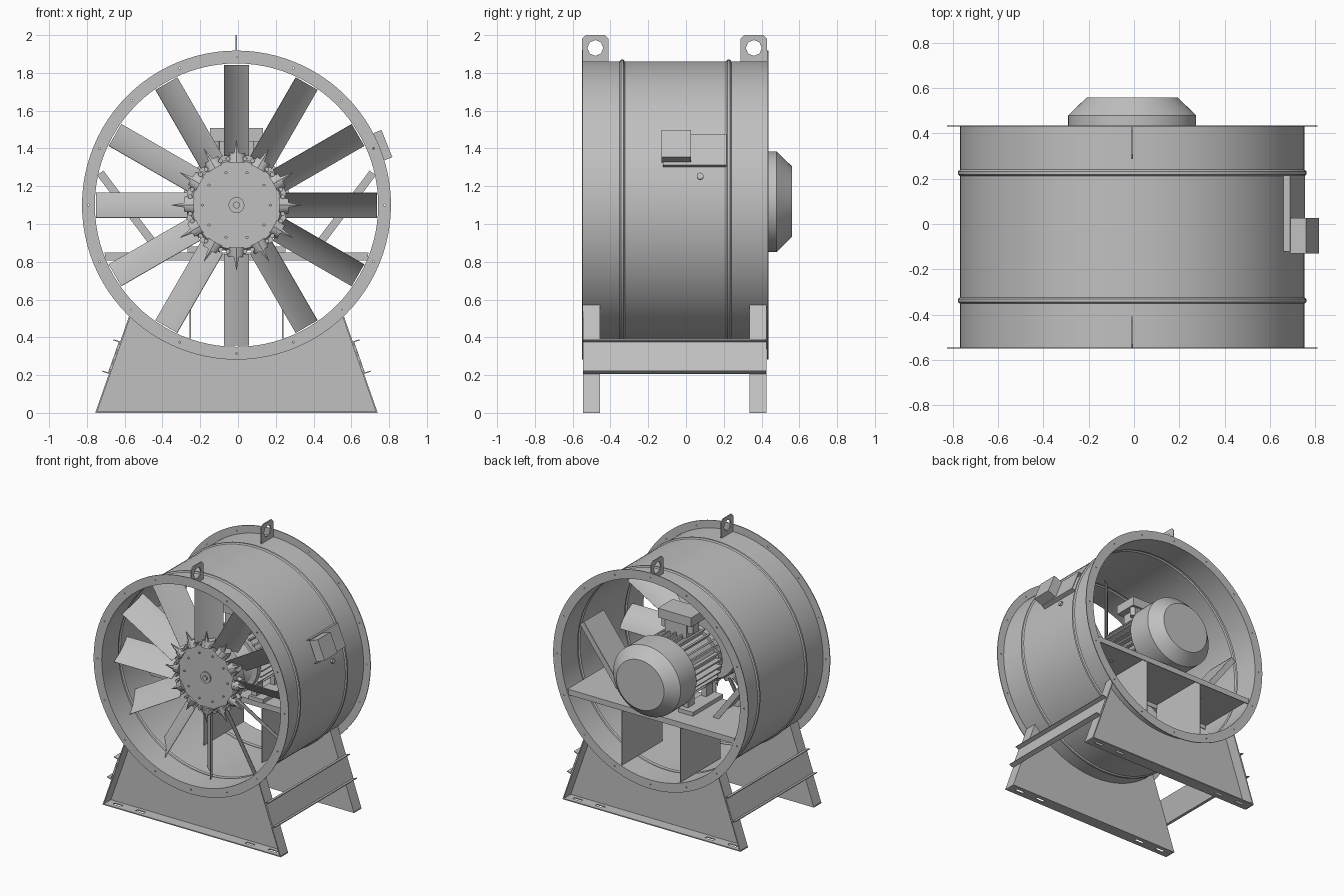
import bpy, bmesh, math
from math import sin, cos, pi, radians
from mathutils import Matrix, Vector

cube = bpy.data.objects.get("Cube")
if cube:
    bpy.data.objects.remove(cube)

T = Matrix.Translation
CX, CZ = -0.008, 1.10           # fan axis
AXIS = T((CX, 0, CZ))
made = []

grey = bpy.data.materials.new("painted grey steel")
grey.use_nodes = True
COLOUR = (0.53, 0.53, 0.53, 1)
grey.diffuse_color = COLOUR
grey.node_tree.nodes["Principled BSDF"].inputs["Base Color"].default_value = COLOUR


def rot(deg, axis):
    return Matrix.Rotation(radians(deg), 4, axis)


def add(name, mesh, matrix=Matrix()):
    ob = bpy.data.objects.new(name, mesh)
    ob.matrix_world = matrix
    if not mesh.materials:
        mesh.materials.append(grey)
    bpy.context.collection.objects.link(ob)
    made.append(ob)
    return ob


def from_bm(name, bm, matrix=Matrix()):
    bmesh.ops.recalc_face_normals(bm, faces=bm.faces)
    mesh = bpy.data.meshes.new(name)
    bm.to_mesh(mesh)
    bm.free()
    return add(name, mesh, matrix)


def boxes(name, parts, matrix=Matrix()):
    """Several boxes, each (size, placement), in one mesh."""
    bm = bmesh.new()
    for size, place in parts:
        if not isinstance(place, Matrix):
            place = T(place)
        bmesh.ops.create_cube(bm, size=1, matrix=place @ Matrix.Diagonal((*size, 1)))
    return from_bm(name, bm, matrix)


def cones(name, parts, matrix=Matrix(), seg=24):
    """Several cones along local z, each (r1, r2, depth, placement)."""
    bm = bmesh.new()
    for r1, r2, depth, place in parts:
        bmesh.ops.create_cone(bm, cap_ends=True, segments=seg, radius1=r1,
                              radius2=r2, depth=depth, matrix=place)
    return from_bm(name, bm, matrix)


def lathe(name, profile, matrix=AXIS, steps=96):
    """Spin a closed (radius, y) profile round the y axis."""
    bm = bmesh.new()
    vs = [bm.verts.new((r, y, 0)) for r, y in profile]
    es = [bm.edges.new((a, b)) for a, b in zip(vs, vs[1:] + vs[:1])]
    bmesh.ops.spin(bm, geom=vs + es, cent=(0, 0, 0), axis=(0, 1, 0),
                   angle=2 * pi, steps=steps, use_merge=True)
    bmesh.ops.remove_doubles(bm, verts=bm.verts, dist=1e-5)
    return from_bm(name, bm, matrix)


def sheet(name, outlines, thick, matrix):
    """Flat sheet; the first outline is the edge, the rest are holes."""
    cu = bpy.data.curves.new(name, 'CURVE')
    cu.dimensions, cu.fill_mode, cu.extrude = '2D', 'BOTH', thick / 2
    for pts in outlines:
        sp = cu.splines.new('POLY')
        sp.points.add(len(pts) - 1)
        for p, (x, y) in zip(sp.points, pts):
            p.co = (x, y, 0, 1)
        sp.use_cyclic_u = True
    tmp = bpy.data.objects.new(name + "_outline", cu)
    bpy.context.collection.objects.link(tmp)
    dg = bpy.context.evaluated_depsgraph_get()
    mesh = bpy.data.meshes.new_from_object(tmp.evaluated_get(dg))
    bpy.data.objects.remove(tmp)
    mesh.materials.clear()
    return add(name, mesh, matrix)


def ring(r, n, x=0, y=0):
    return [(x + r * cos(2 * pi * i / n), y + r * sin(2 * pi * i / n)) for i in range(n)]


# Duct shell with two rolled beads
R_IN, R_OUT, FRONT, BACK = 0.75, 0.761, -0.551, 0.436


def wall(r):
    pts = [(r, FRONT)]
    for y in (-0.338, 0.226):
        pts += [(r, y - 0.014), (r + 0.009, y - 0.007), (r + 0.009, y + 0.007), (r, y + 0.014)]
    return pts + [(r, BACK)]


lathe("duct_shell", wall(R_OUT) + wall(R_IN)[::-1])

# Drilled end flanges
holes = [ring(0.005, 8, *p) for p in ring(0.785, 16)]
for name, y in (("front_flange", FRONT + 0.003), ("back_flange", BACK - 0.003)):
    sheet(name, [ring(0.818, 96), ring(R_IN, 96)] + holes, 0.006,
          T((CX, y, CZ)) @ rot(90, 'X'))

# Lifting lugs
w, b, t, c = 0.071, 1.855, 2.0, 0.02
lug = [(-w, b), (w, b), (w, t - c), (w - c, t), (c - w, t), (-w, t - c)]
YZ = Matrix(((0, 0, 1), (1, 0, 0), (0, 1, 0))).to_4x4()
for name, y in (("front_lug", -0.48), ("back_lug", 0.359)):
    sheet(name, [lug, ring(0.042, 8, 0, 1.932)], 0.008, T((CX, y, 0)) @ YZ)

# Feet: inset saddle plate, slotted base strip and sloping side returns
HALF, SLOPE, TOP = 0.7475, 0.35, 0.57
tilt = math.degrees(math.atan(SLOPE))
length = math.hypot(TOP, TOP * SLOPE)
arc = [(R_OUT * cos(radians(d)), CZ + R_OUT * sin(radians(d))) for d in range(-44, -137, -4)]
saddle = [(-HALF, 0), (HALF, 0)] + arc


def slot(x):
    return [(x + u * 0.035, v * 0.012) for u, v in ((-1, -1), (1, -1), (1, 1), (-1, 1))]


for name, y, inward in (("front_foot", -0.545, 1), ("back_foot", 0.426, -1)):
    sheet(name + "_saddle", [saddle], 0.006, T((CX, y + inward * 0.088, 0)) @ rot(90, 'X'))
    ym = y + inward * 0.046
    strip = [(-HALF, -0.045), (HALF, -0.045), (HALF, 0.045), (-HALF, 0.045)]
    sheet(name + "_base", [strip] + [slot(x) for x in (-0.65, -0.46, 0.46, 0.65)],
          0.008, T((CX, ym, 0.004)))
    boxes(name + "_sides", [((0.008, 0.09, length),
          T((CX + s * (HALF - SLOPE * TOP / 2 - 0.004), ym, TOP / 2)) @ rot(-s * tilt, 'Y'))
          for s in (-1, 1)])

# Side rails joining the feet
for name, s in (("left_rail", 1), ("right_rail", -1)):
    z = 0.293
    place = T((CX + s * (HALF - SLOPE * z + 0.004), -0.06, z)) @ rot(-s * tilt, 'Y')
    boxes(name, [((0.006, 0.968, 0.18), (0, 0, 0)),
                 ((0.034, 0.968, 0.006), (s * 0.017, 0, 0.088)),
                 ((0.034, 0.968, 0.006), (s * 0.017, 0, -0.088))], place)

# Hub with centre boss and face bolts
lathe("hub", [(0, -0.37), (0.235, -0.37), (0.245, -0.355), (0.245, -0.26),
              (0.235, -0.25), (0, -0.25)], steps=48)
lathe("hub_boss", [(0, -0.39), (0.018, -0.39), (0.018, -0.38), (0.042, -0.38),
                   (0.042, -0.365), (0, -0.365)], steps=24)
FACE = AXIS @ T((0, -0.372, 0)) @ rot(90, 'X')
cones("hub_bolts", [(0.008, 0.008, 0.012, T((x, y, 0))) for x, y in ring(0.18, 10)], FACE, 6)

# Twelve pitched blades with root clamps and pointed fairings
bm = bmesh.new()
loops = []
for r in (0.26, 0.743):
    top, low = [], []
    for i in range(9):
        u = i / 4 - 1
        camber, half = 0.016 * (1 - u * u), 0.007 * (1 - 0.8 * u * u)
        top.append(Vector((0.103 * u, camber + half, r)))
        low.append(Vector((0.103 * u, camber - half, r)))
    loops.append([bm.verts.new(rot(50, 'Z') @ v) for v in top + low[::-1]])
for a in range(len(loops[0])):
    n = (a + 1) % len(loops[0])
    bm.faces.new((loops[0][a], loops[0][n], loops[1][n], loops[1][a]))
for lp in loops:
    bm.faces.new(lp)
MID = AXIS @ T((0, -0.335, 0))
blade = from_bm("blade_1", bm, MID)
for k in range(1, 12):
    add(f"blade_{k + 1}", blade.data, MID @ rot(30 * k, 'Y'))
spokes = [rot(30 * k, 'Y') for k in range(12)]
cones("blade_clamps", [(0.055, 0.045, 0.05, m @ T((0, 0, 0.25))) for m in spokes], MID, 12)
cones("blade_fairings", [(0.026, 0.001, 0.12, m @ T((0, -0.03, 0.285))) for m in spokes], MID, 6)
cones("clamp_bolts", [(0.012, 0.012, 0.03, m @ T((s * 0.045, -0.04, 0.245)) @ rot(90, 'X'))
                      for m in spokes for s in (-1, 1)], MID, 8)

# Motor: shaft, finned body, end cover, terminal box and feet
MOTOR = T((CX, 0, 1.118)) @ Matrix.Diagonal((1, 1, 0.94, 1))
lathe("motor_shaft", [(0, -0.25), (0.045, -0.25), (0.045, -0.08), (0, -0.08)], steps=24)
lathe("motor_body", [(0, -0.14), (0.12, -0.14), (0.2, -0.09), (0.235, -0.09),
                     (0.235, -0.05), (0.21, -0.05), (0.21, 0.29), (0, 0.29)], MOTOR, 64)
lathe("motor_end_cover", [(0, 0.56), (0.2, 0.56), (0.283, 0.48), (0.283, 0.29),
                          (0, 0.29)], MOTOR, 64)
boxes("motor_fins", [((0.055, 0.35, 0.012), rot(12 * k + 6, 'Y') @ T((0.227, 0.115, 0)))
                     for k in range(30)], MOTOR)
boxes("terminal_box", [((0.28, 0.18, 0.07), (CX, 0.06, 1.472)),
                       ((0.18, 0.15, 0.11), (CX, 0.06, 1.385))])
cones("cable_glands", [(0.022, 0.022, 0.08, T((CX + x, 0.11, 1.41)))
                       for x in (-0.11, 0.11)], seg=16)
boxes("motor_feet", [((0.12, 0.36, 0.03), (CX + s * 0.2, 0.12, 0.865)) for s in (-1, 1)] +
      [((0.04, 0.08, 0.1), (CX + s * 0.17, y, 0.92)) for s in (-1, 1) for y in (0, 0.22)])

# Motor shelf with folded lips, uprights below and diagonal strut plates
boxes("motor_shelf", [((1.4, 0.48, 0.008), (CX, 0.19, 0.846)),
                      ((1.39, 0.006, 0.04), (CX, -0.047, 0.828)),
                      ((1.39, 0.006, 0.04), (CX, 0.427, 0.828))])
boxes("shelf_uprights", [((0.006, 0.48, 0.45), (CX + s * 0.245, 0.19, 0.62)) for s in (-1, 1)])
lean = math.degrees(math.atan2(0.31, 0.41))
for name, s in (("left_strut", 1), ("right_strut", -1)):
    boxes(name, [((0.008, 0.24, 0.54), (0, 0, 0)),
                 ((0.04, 0.008, 0.54), (s * 0.018, -0.118, 0)),
                 ((0.04, 0.008, 0.54), (s * 0.018, 0.118, 0))],
          T((CX + s * 0.545, 0.11, 1.065)) @ rot(s * lean, 'Y'))

# Outside switch box on its bracket, with a cable gland below
SIDE = AXIS @ rot(-22, 'Y')
boxes("switch_bracket", [((0.006, 0.335, 0.175), (0.785, 0.047, 0)),
                         ((0.04, 0.335, 0.006), (0.768, 0.047, -0.085)),
                         ((0.04, 0.335, 0.006), (0.768, 0.047, 0.085))], SIDE)
boxes("switch_box", [((0.075, 0.155, 0.155), (0.823, -0.052, 0.004))], SIDE)
cones("duct_gland", [(0.018, 0.018, 0.02, T((0.765, 0.075, 0)) @ rot(90, 'Y'))],
      AXIS @ rot(-11.5, 'Y'), 12)

# Smooth round parts, keep edges crisp
bpy.ops.object.select_all(action='DESELECT')
for ob in made:
    ob.select_set(True)
bpy.context.view_layer.objects.active = made[0]
bpy.ops.object.shade_smooth_by_angle(angle=radians(30))
